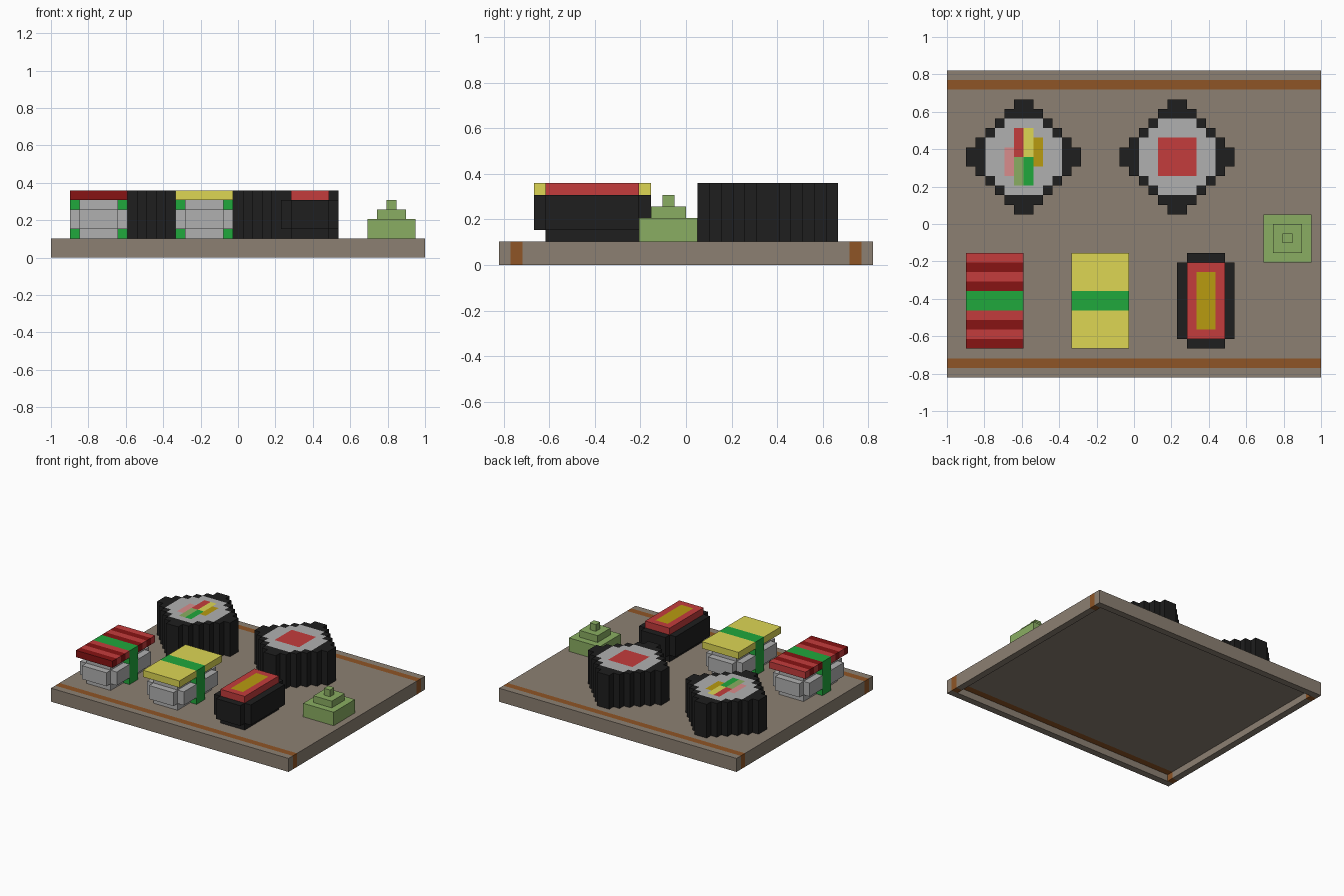
import bpy, bmesh
from mathutils import Vector

if "Cube" in bpy.data.objects:
    bpy.data.objects.remove(bpy.data.objects["Cube"])

U = 2 / 39                      # one block; the tray is 39 x 32 blocks
ORIGIN = Vector((-1, -16 * U, 0))

PALETTE = {
    "board": "8C8072", "wood": "8F5526", "seaweed": "1E1E1E", "rice": "B0B0B0",
    "red": "C43C3C", "dark_red": "871313", "green": "20A83C", "yellow": "DDD654",
    "gold": "B89B10", "pink": "D98C8C", "leaf": "8AAE62",
}


def linear(c):
    return c / 12.92 if c <= 0.04045 else ((c + 0.055) / 1.055) ** 2.4


def make_material(name, code):
    mat = bpy.data.materials.new(name)
    rgb = [linear(int(code[i:i + 2], 16) / 255) for i in (0, 2, 4)]
    mat.diffuse_color = (*rgb, 1)
    mat.use_nodes = True
    mat.node_tree.nodes["Principled BSDF"].inputs["Base Color"].default_value = mat.diffuse_color
    return mat


MATS = {n: make_material(n, c) for n, c in PALETTE.items()}


def block_part(name, boxes):
    """Paint boxes (colour, x0, x1, y0, y1, z0, z1) of blocks in order, keep the outer skin.
    Colour None carves blocks away."""
    cells = {}
    for col, x0, x1, y0, y1, z0, z1 in boxes:
        for x in range(x0, x1):
            for y in range(y0, y1):
                for z in range(z0, z1):
                    if col is None:
                        cells.pop((x, y, z), None)
                    else:
                        cells[x, y, z] = col
    slots = sorted(set(cells.values()))
    bm = bmesh.new()
    for cell, col in cells.items():
        for axis in range(3):
            for side in (0, 1):
                near = list(cell)
                near[axis] += 2 * side - 1
                if tuple(near) in cells:
                    continue
                a, b = (axis + 1) % 3, (axis + 2) % 3
                ring = [(0, 0), (1, 0), (1, 1), (0, 1)]
                verts = []
                for da, db in (ring if side else ring[::-1]):
                    p = list(cell)
                    p[axis] += side
                    p[a] += da
                    p[b] += db
                    verts.append(bm.verts.new(ORIGIN + Vector(p) * U))
                bm.faces.new(verts).material_index = slots.index(col)
    bmesh.ops.remove_doubles(bm, verts=bm.verts, dist=U / 100)
    bmesh.ops.dissolve_limit(bm, angle_limit=0.01, verts=bm.verts, edges=bm.edges,
                             delimit={'MATERIAL'})
    mesh = bpy.data.meshes.new(name)
    bm.to_mesh(mesh)
    bm.free()
    for s in slots:
        mesh.materials.append(MATS[s])
    obj = bpy.data.objects.new(name, mesh)
    bpy.context.collection.objects.link(obj)
    return obj


def rounded_block(col, x, z_mid_top, capped):
    """Pill of 6 x 10 blocks with its corner blocks missing."""
    out = [(col, x + 1, x + 5, 4, 12, 2, 3),
           (col, x, x + 6, 4, 12, 3, z_mid_top),
           (col, x + 1, x + 5, 3, 13, 3, z_mid_top)]
    if capped:
        out.append((col, x + 1, x + 5, 4, 12, z_mid_top, z_mid_top + 1))
    return out


def roll(name, cx, cy, filling):
    boxes = []
    for d in range(6):          # stepped seaweed wrap
        for y in (cy + 5 - d, cy - 6 + d):
            boxes.append(("seaweed", cx - 1 - d, cx + 1 + d, y, y + 1, 2, 7))
    for w, h in ((4, 2), (3, 3), (2, 4)):   # rice core
        boxes.append(("rice", cx - w, cx + w, cy - h, cy + h, 2, 7))
    for col, x0, x1, y0, y1 in filling:
        boxes.append((col, cx + x0, cx + x1, cy + y0, cy + y1, 2, 7))
    block_part(name, boxes)


def nigiri(name, x, colours):
    boxes = rounded_block("rice", x, 5, True)
    for y in range(3, 13):      # topping, striped front to back
        boxes.append((colours[(y - 3) % len(colours)], x, x + 6, y, y + 1, 6, 7))
    boxes.append(("green", x, x + 6, 7, 9, 2, 7))   # wrapped band
    block_part(name, boxes)


# Serving tray, hollow underneath, with two wooden stripes
block_part("tray", [
    ("board", 0, 39, 0, 32, 0, 2),
    ("wood", 0, 39, 1, 2, 0, 2),
    ("wood", 0, 39, 30, 31, 0, 2),
    (None, 1, 38, 1, 31, 0, 1),
])

# Rolls
roll("mixed_roll", 8, 23, [
    ("red", -1, 0, 0, 3), ("yellow", 0, 1, 0, 3), ("gold", 1, 2, -1, 2),
    ("pink", -2, -1, -2, 1), ("leaf", -1, 0, -3, 0), ("green", 0, 1, -3, 0),
])
roll("tuna_roll", 24, 23, [("red", -2, 2, -2, 2)])

# Rice blocks with toppings
nigiri("striped_fish_nigiri", 2, ["dark_red", "red"])
nigiri("egg_nigiri", 13, ["yellow"])

# Seaweed boat with filling
block_part("seaweed_boat", rounded_block("seaweed", 24, 6, False) + [
    ("red", 25, 29, 4, 12, 6, 7),
    ("gold", 26, 28, 5, 11, 6, 7),
])

# Green paste mound
block_part("paste_mound", [
    ("leaf", 33, 38, 12, 17, 2, 4),
    ("leaf", 34, 37, 13, 16, 4, 5),
    ("leaf", 35, 36, 14, 15, 5, 6),
])
